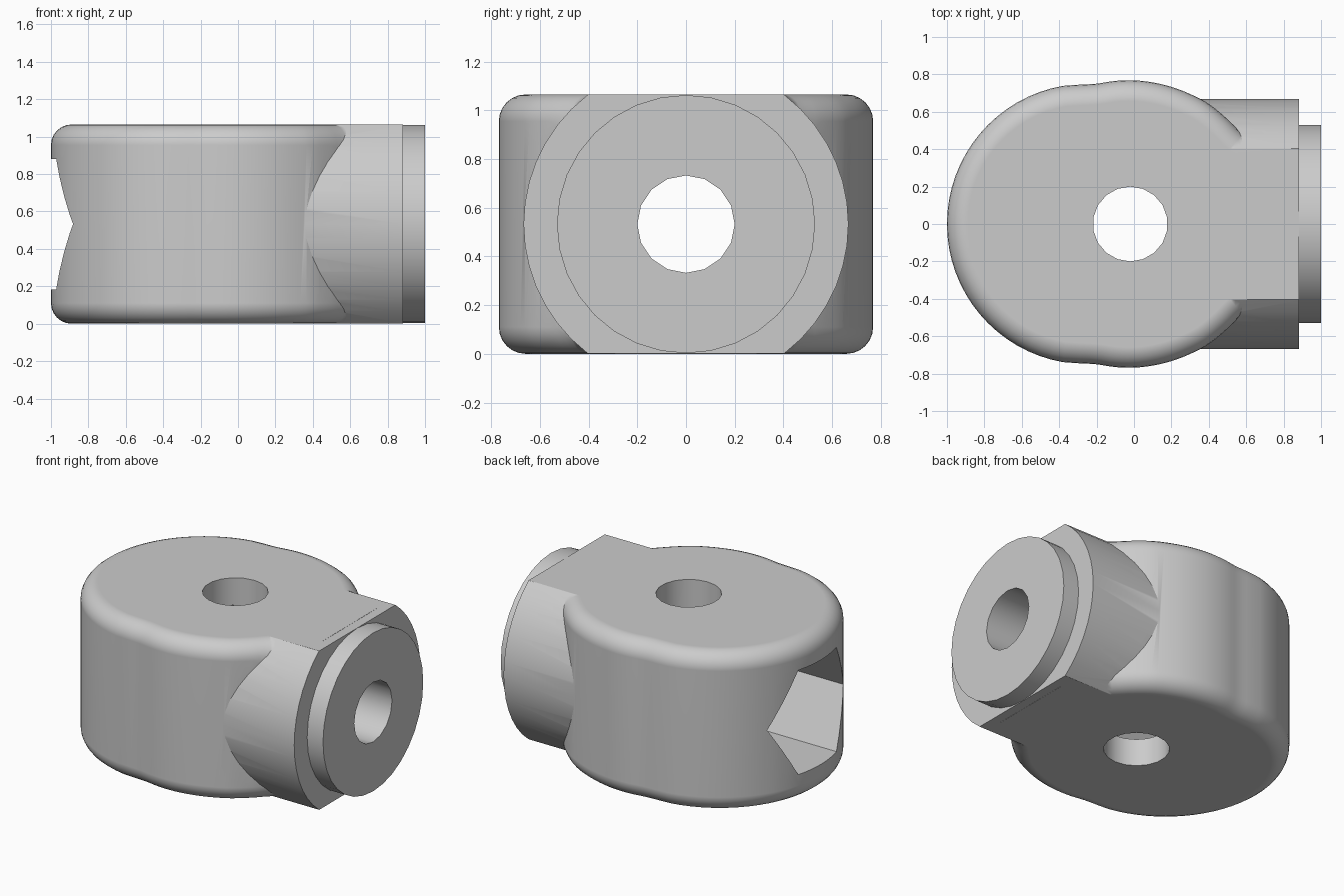
import bpy, bmesh, math
from mathutils import Vector

old = bpy.data.objects.get("Cube")
if old:
    bpy.data.objects.remove(old, do_unlink=True)

HEIGHT = 1.065
MID = HEIGHT / 2
ROUND = 0.11

grey = bpy.data.materials.new("plain grey")
grey.use_nodes = True
grey.diffuse_color = (0.6, 0.6, 0.6, 1)
grey.node_tree.nodes["Principled BSDF"].inputs["Base Color"].default_value = (0.6, 0.6, 0.6, 1)


def cylinder(name, radius, start, end, axis="x", sides=48, offset=0.0):
    """Cylinder between two positions along x (at mid height) or z."""
    centre = (start + end) / 2
    along_x = axis == "x"
    bpy.ops.mesh.primitive_cylinder_add(
        vertices=sides, radius=radius, depth=end - start,
        location=(centre, 0, MID) if along_x else (offset, 0, centre),
        rotation=(0, math.pi / 2 if along_x else 0, 0))
    obj = bpy.context.object
    obj.name = name
    return obj


def combine(target, tool, operation):
    """Apply a boolean, then remove the tool object."""
    tool.hide_render = True
    mod = target.modifiers.new(operation.lower(), "BOOLEAN")
    mod.operation, mod.solver, mod.object = operation, "EXACT", tool
    bpy.context.view_layer.update()
    bpy.context.view_layer.objects.active = target
    bpy.ops.object.modifier_apply(modifier=mod.name)
    bpy.data.objects.remove(tool, do_unlink=True)


def smooth_path(points, steps=3):
    """Catmull-Rom curve through the points."""
    pts = [points[0]] + points + [points[-1]]
    out = []
    for a, b, c, d in zip(pts, pts[1:], pts[2:], pts[3:]):
        for i in range(steps):
            t = i / steps
            out.append(0.5 * (2 * b + (c - a) * t + (2 * a - 5 * b + 4 * c - d) * t * t
                              + (3 * b - a - 3 * c + d) * t ** 3))
    return out + [points[-1]]


# Body outline: round back, slight bulge, then a flare into the neck
arc = [Vector((-0.25 + 0.75 * math.cos(a), 0.75 * math.sin(a)))
       for a in (math.radians(180 - 5 * i) for i in range(17))]
flank = smooth_path([Vector(p) for p in (
    (-0.29, 0.745), (-0.2, 0.75), (-0.1, 0.765), (0, 0.768), (0.1, 0.757),
    (0.2, 0.733), (0.3, 0.695), (0.4, 0.642), (0.5, 0.56), (0.58, 0.48),
    (0.66, 0.425), (0.75, 0.402), (0.82, 0.397))])
upper = arc + flank
outline = upper + [Vector((p.x, -p.y)) for p in reversed(upper[1:])]

# Inward direction at each outline point; the flat end keeps its x position
count = len(outline)
inward = []
for i, p in enumerate(outline):
    t = (outline[(i + 1) % count] - outline[i - 1]).normalized()
    at_end = p.x > 0.81
    inward.append(Vector((0, -math.copysign(1, p.y))) if at_end else Vector((t.y, -t.x)))

# Body: stacked rings with rounded top and bottom rims
quarter = [math.pi / 2 * i / 6 for i in range(7)]
levels = [(ROUND * (1 - math.sin(a)), ROUND * (1 - math.cos(a))) for a in quarter]
levels += [(inset, HEIGHT - z) for inset, z in reversed(levels)]
bm = bmesh.new()
rings = []
for inset, z in levels:
    rings.append([bm.verts.new((*(p + n * inset), z)) for p, n in zip(outline, inward)])
for low, high in zip(rings, rings[1:]):
    for i in range(count):
        j = (i + 1) % count
        bm.faces.new((low[i], low[j], high[j], high[i]))
bm.faces.new(rings[0])
bm.faces.new(rings[-1])
bmesh.ops.recalc_face_normals(bm, faces=bm.faces)
mesh = bpy.data.meshes.new("joint_body")
bm.to_mesh(mesh)
bm.free()
body = bpy.data.objects.new("joint_body", mesh)
bpy.context.collection.objects.link(body)

# Neck: cylinder trimmed flat at top and bottom
neck = cylinder("neck", 0.667, 0.1, 0.883, sides=48)
bpy.ops.mesh.primitive_cube_add(size=3, location=(0.5, 0, MID))
slab = bpy.context.object
slab.scale.z = (HEIGHT - 0.002) / 3
combine(neck, slab, "INTERSECT")
combine(body, neck, "UNION")

# End boss
combine(body, cylinder("end_boss", 0.53, 0.85, 1.0, sides=32), "UNION")

# Vertical pin hole, lengthwise bore and hexagonal pocket
combine(body, cylinder("pin_hole", 0.2, -0.3, 1.4, "z", 18, -0.02), "DIFFERENCE")
combine(body, cylinder("bore", 0.2, -0.4, 1.3, sides=16), "DIFFERENCE")
combine(body, cylinder("hex_pocket", 0.403, -1.4, 0.25, sides=6), "DIFFERENCE")

# Finish
body.data.materials.clear()
body.data.materials.append(grey)
for face in body.data.polygons:
    face.material_index = 0
bpy.ops.object.select_all(action="DESELECT")
body.select_set(True)
bpy.context.view_layer.objects.active = body
bpy.ops.object.shade_smooth_by_angle(angle=math.radians(30))
weighted = body.modifiers.new("even shading", "WEIGHTED_NORMAL")
weighted.keep_sharp = True
